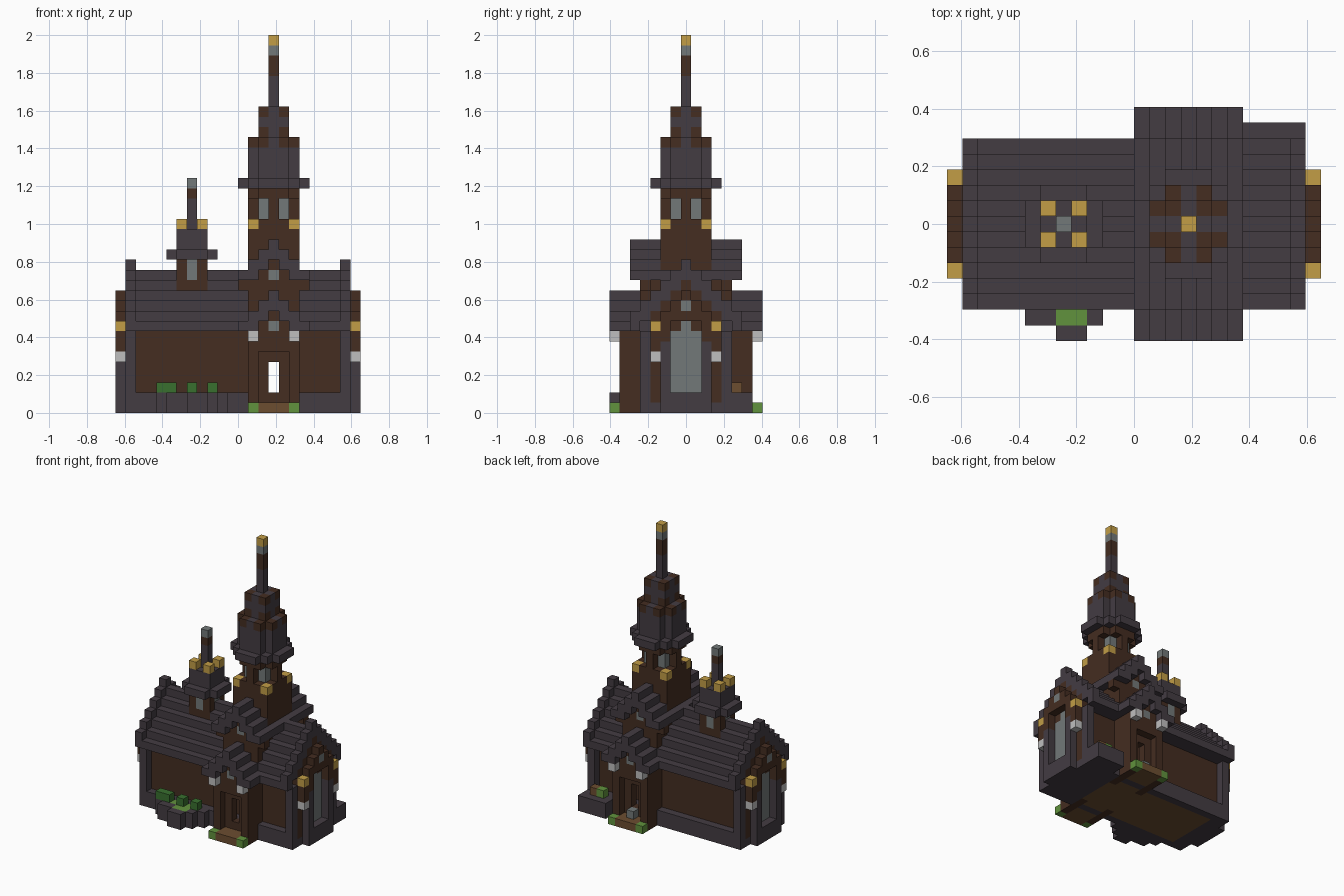
import bpy
import bmesh
from mathutils import Vector

cube = bpy.data.objects.get("Cube")
if cube:
    bpy.data.objects.remove(cube)

UNIT = 2 / 37            # edge of one block
NX, NY = 24, 15          # blocks along x and y
TX, SX, CY = 15, 7, 7    # tower column, small spire column, centre row

COLOURS = {
    "slate": (0.057, 0.045, 0.055), "dark_wood": (0.058, 0.026, 0.015),
    "gold": (0.54, 0.34, 0.062), "glass_grey": (0.17, 0.19, 0.19),
    "white_stone": (0.52, 0.52, 0.52), "bush_green": (0.04, 0.16, 0.028),
    "grass_green": (0.12, 0.29, 0.047), "light_wood": (0.15, 0.075, 0.03),
}
NAMES = list(COLOURS)
MATERIALS = []
for name, rgb in COLOURS.items():
    m = bpy.data.materials.new(name)
    m.use_nodes = True
    m.diffuse_color = (*rgb, 1)
    bsdf = m.node_tree.nodes["Principled BSDF"]
    bsdf.inputs["Base Color"].default_value = (*rgb, 1)
    bsdf.inputs["Roughness"].default_value = 0.9
    MATERIALS.append(m)

blocks = {}              # (x, y, z) -> (part, colour)


def span(v):
    return range(v[0], v[1] + 1) if isinstance(v, tuple) else (v,)


def put(part, colour, xs, ys, zs, ends=False, sides=False, tower=False):
    """Fill a box of blocks; optionally mirror end to end, front to back, or about the tower."""
    for x in span(xs):
        for y in span(ys):
            for z in span(zs):
                xset = {x} | ({NX - 1 - x} if ends else set()) | ({2 * TX - x} if tower else set())
                yset = {y} | ({NY - 1 - y} if sides else set())
                for a in xset:
                    for b in yset:
                        blocks[a, b, z] = (part, colour)


def disc(part, colour, cx, zs, reach, total):
    """Layer with stepped corners around a vertical axis."""
    for dx in range(-reach, reach + 1):
        for dy in range(-reach, reach + 1):
            if abs(dx) + abs(dy) <= total:
                put(part, colour, cx + dx, CY + dy, zs)


def corners(part, colour, cx, zs, a, b):
    """Eight-way symmetric blocks at offsets (a, b) and (b, a)."""
    for p, q in ((a, b), (b, a)):
        for sx in (-1, 1):
            for sy in (-1, 1):
                put(part, colour, cx + sx * p, CY + sy * q, zs)


# Floor and plinth
put("floor", "light_wood", (3, 17), (4, 10), 0)
put("floor", "slate", (18, 20), (4, 10), 0)
put("floor", "light_wood", (14, 16), (0, 3), 0, sides=True)
put("floor", "light_wood", (3, 20), (4, 10), 1)
put("plinth", "slate", (1, 22), 3, (0, 1), sides=True)
put("plinth", "slate", (1, 2), (3, 11), (0, 1), ends=True)
put("plinth", "slate", 0, (5, 9), (0, 1), ends=True)

# Nave walls and corner pilasters
put("nave_walls", "dark_wood", (1, 22), 4, (1, 8), sides=True)
put("nave_walls", "dark_wood", 1, (4, 10), (2, 8), ends=True)
put("pilasters", "slate", 1, 3, (0, 7), ends=True, sides=True)

# Nave roof with raised end trims
for y in range(2, 13):
    top = 13 - abs(y - CY)
    if 4 <= y <= 10:
        put("nave_walls", "dark_wood", (1, 22), y, (8, top - 1))
    put("nave_roof", "slate", (2, 21), y, (max(8, top - 1), top))
    put("roof_trim", "slate", 1, y, (top, top + 1), ends=True)

# Gable ends: tall window, arch, lamps
put("end_window", "glass_grey", 1, (6, 8), (2, 7), ends=True)
put("end_window", "glass_grey", 1, CY, 8, ends=True)
put("end_arch", "slate", 0, 5, (0, 6), ends=True, sides=True)
put("end_arch", "dark_wood", 0, 5, (7, 9), ends=True, sides=True)
put("end_arch", "dark_wood", 0, 6, (9, 10), ends=True, sides=True)
put("end_arch", "dark_wood", 0, CY, (9, 11), ends=True)
put("end_arch", "glass_grey", 0, CY, 10, ends=True)
put("end_lamps", "white_stone", 0, 4, 5, ends=True, sides=True)
put("end_lamps", "dark_wood", 0, 4, (6, 7), ends=True, sides=True)
put("end_lamps", "gold", 0, 4, 8, ends=True, sides=True)

# Transept and its stepped roofs
put("transept_walls", "dark_wood", 13, (2, 4), (0, 9), sides=True, tower=True)
put("transept_walls", "dark_wood", (14, 16), 2, (1, 9), sides=True)
put("transept_walls", "dark_wood", (13, 17), (3, 11), (8, 13))
for x in range(12, 19):
    d = abs(x - TX)
    put("transept_walls", "dark_wood", x, 3, (12, 15 - d), sides=True)
    put("transept_roof", "slate", x, (2, 12), (max(13, 15 - d), 16 - d))
    put("porch_walls", "dark_wood", x, 1, (8, 10 - d), sides=True)
    put("porch_roof", "slate", x, (0, 3), (max(8, 10 - d), 11 - d), sides=True)
put("transept_window", "glass_grey", TX, 3, 13, sides=True)

# Porch posts, beam, lamps and step
put("porch_posts", "dark_wood", 13, 1, (0, 7), sides=True, tower=True)
put("porch_beam", "dark_wood", (14, 16), 1, (6, 8), sides=True)
put("porch_window", "glass_grey", TX, 1, 8, sides=True)
put("porch_lamps", "white_stone", 13, 0, 7, sides=True, tower=True)
put("porch_shrubs", "grass_green", 13, 0, 0, sides=True, tower=True)
put("back_step", "glass_grey", TX, 13, 1)

# Main tower
put("tower_base", "dark_wood", (13, 17), (5, 9), (10, 17))
put("transept_roof", "slate", TX, (2, 12), 16)
put("tower_base", "dark_wood", TX, (5, 9), (15, 16))
disc("tower_base", "dark_wood", TX, 18, 2, 3)
corners("tower_lamps", "gold", TX, 18, 2, 2)
disc("belfry", "dark_wood", TX, (19, 20), 2, 2)
corners("belfry_windows", "glass_grey", TX, (19, 20), 1, 1)
disc("belfry", "dark_wood", TX, 21, 2, 3)
disc("tower_cornice", "slate", TX, 22, 3, 4)
disc("tower_roof", "slate", TX, (23, 26), 2, 3)
corners("tower_roof", "dark_wood", TX, 26, 2, 1)
disc("tower_roof", "slate", TX, (27, 29), 1, 2)
for z in (27, 29):
    corners("tower_roof", "dark_wood", TX, z, 1, 1)
put("spire", "slate", TX, CY, (30, 32))
put("spire", "dark_wood", TX, CY, (33, 34))
put("spire", "glass_grey", TX, CY, 35)
put("spire", "gold", TX, CY, 36)

# Small turret on the nave
disc("turret", "dark_wood", SX, (11, 14), 1, 2)
for a, b in ((0, 1), (1, 0)):
    corners("turret_windows", "glass_grey", SX, (13, 14), a, b)
disc("turret_cornice", "slate", SX, 15, 2, 3)
disc("turret_roof", "slate", SX, (16, 17), 1, 2)
corners("turret_lamps", "gold", SX, 18, 1, 1)
put("turret_spire", "slate", SX, CY, (18, 20))
put("turret_spire", "dark_wood", SX, CY, 21)
put("turret_spire", "glass_grey", SX, CY, 22)

# Front planter with grass and bushes
put("planter", "slate", (4, 10), 2, (0, 1))
put("planter", "slate", (5, 9), 1, (0, 1))
put("planter", "slate", (7, 8), 0, (0, 1))
put("planter_grass", "grass_green", (5, 9), 2, 1)
put("planter_grass", "grass_green", (7, 8), 1, 1)
for x in (4, 5, 7, 9):
    put("bushes", "bush_green", x, 2, 2)

# Rear terrace with a crate and a plant
put("terrace", "slate", (19, 22), (12, 13), (0, 1))
put("crate", "light_wood", 21, 12, 2)
put("terrace_plant", "grass_green", 20, 12, 2)

# Open passage through both doors
for y in range(NY):
    for z in (2, 3, 4):
        blocks.pop((TX, y, z), None)

# Turn each part into a mesh of its exposed block faces
SIDES = [Vector(s) for s in ((1, 0, 0), (-1, 0, 0), (0, 1, 0), (0, -1, 0), (0, 0, 1), (0, 0, -1))]
parts = {}
for pos, (part, colour) in blocks.items():
    parts.setdefault(part, []).append((pos, NAMES.index(colour)))

for part, cells in parts.items():
    bm = bmesh.new()
    used = []
    for pos, index in cells:
        centre = Vector(pos) + Vector((0.5 - NX / 2, 0.5 - NY / 2, 0.5))
        for n in SIDES:
            if tuple(int(c) for c in Vector(pos) + n) in blocks:
                continue
            u = Vector((n.y, n.z, n.x))
            v = n.cross(u)
            ring = [(-u - v), (u - v), (u + v), (v - u)]
            face = bm.faces.new([bm.verts.new((centre + (n + r) / 2) * UNIT) for r in ring])
            if index not in used:
                used.append(index)
            face.material_index = used.index(index)
    bmesh.ops.remove_doubles(bm, verts=bm.verts, dist=UNIT / 100)
    mesh = bpy.data.meshes.new(part)
    bm.to_mesh(mesh)
    bm.free()
    for index in used:
        mesh.materials.append(MATERIALS[index])
    bpy.context.collection.objects.link(bpy.data.objects.new(part, mesh))
